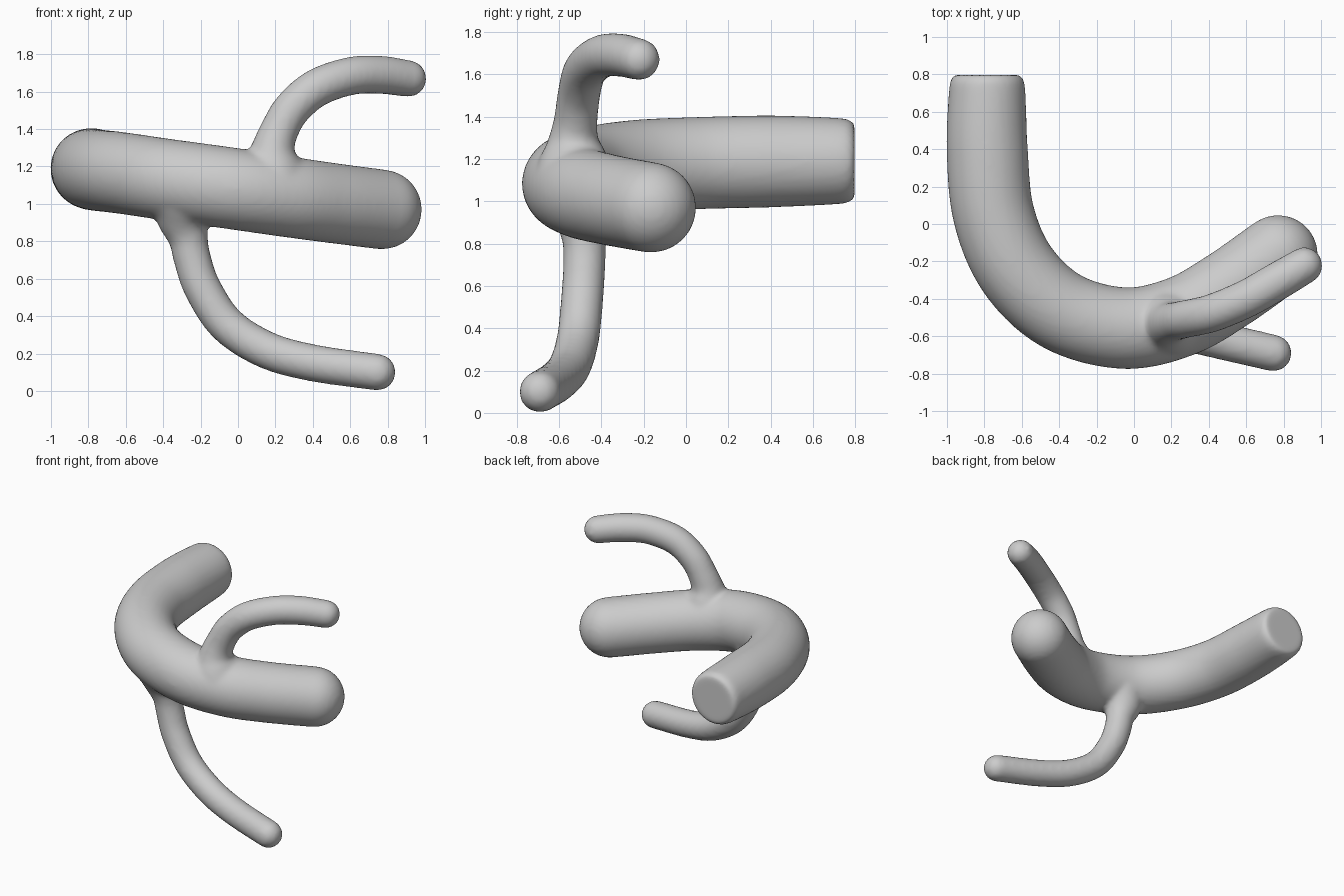
import bpy, bmesh, math
from mathutils import Vector

if "Cube" in bpy.data.objects:
    bpy.data.objects.remove(bpy.data.objects["Cube"])


def spline(pts, steps=8):
    """Catmull-Rom through (x, y, z, radius) points."""
    p = [Vector(q) for q in pts]
    p = [2 * p[0] - p[1]] + p + [2 * p[-1] - p[-2]]
    out = []
    for i in range(1, len(p) - 2):
        a, b, c, d = p[i - 1:i + 3]
        for k in range(steps):
            t = k / steps
            out.append(0.5 * (2 * b + (c - a) * t + (2 * a - 5 * b + 4 * c - d) * t * t
                              + (3 * b - a - 3 * c + d) * t ** 3))
    return out + [p[-2]]


def tube(bm, pts, sides=40):
    """Sweep a circle along the path: flat start, domed far end."""
    path = spline(pts)
    rings = [(q.to_3d(), q.w) for q in path]
    end, r = rings[-1]
    direction = (end - rings[-2][0]).normalized()
    for k in range(1, 9):
        a = math.radians(k * 10.8)
        rings.append((end + direction * r * math.sin(a), r * math.cos(a)))
    normal, last, prev = None, None, None
    for i, (c, rad) in enumerate(rings):
        t = (rings[min(i + 1, len(rings) - 1)][0] - rings[max(i - 1, 0)][0]).normalized()
        if normal is None:
            normal = t.orthogonal().normalized()
        else:
            normal = (last.rotation_difference(t) @ normal).normalized()
        last = t
        side = t.cross(normal)
        ring = [bm.verts.new(c + rad * (normal * math.cos(2 * math.pi * s / sides)
                                        + side * math.sin(2 * math.pi * s / sides)))
                for s in range(sides)]
        if prev:
            for s in range(sides):
                n = (s + 1) % sides
                bm.faces.new((prev[s], prev[n], ring[n], ring[s]))
        else:
            bm.faces.new(ring[::-1])
        prev = ring
    bm.faces.new(prev)


bm = bmesh.new()
# Thick curved trunk with a flat, soft-rimmed back end
tube(bm, [(-0.785, 0.797, 1.19, 0.172), (-0.785, 0.775, 1.19, 0.193),
          (-0.785, 0.70, 1.19, 0.205), (-0.785, 0.4, 1.188, 0.217),
          (-0.75, 0.05, 1.18, 0.218), (-0.62, -0.25, 1.165, 0.218),
          (-0.38, -0.47, 1.13, 0.218), (-0.05, -0.557, 1.085, 0.218),
          (0.25, -0.495, 1.04, 0.216), (0.5, -0.355, 1.005, 0.214),
          (0.77, -0.165, 0.97, 0.213)])
# Upper branch, flared where it leaves the trunk
tube(bm, [(0.19, -0.53, 1.12, 0.19), (0.185, -0.53, 1.22, 0.155),
          (0.19, -0.53, 1.30, 0.117), (0.22, -0.52, 1.39, 0.103),
          (0.29, -0.505, 1.51, 0.101), (0.42, -0.475, 1.62, 0.102),
          (0.6, -0.40, 1.683, 0.102), (0.76, -0.31, 1.69, 0.102),
          (0.91, -0.222, 1.67, 0.098)])
# Lower branch, flared where it leaves the trunk
tube(bm, [(-0.29, -0.49, 0.99, 0.18), (-0.285, -0.48, 0.90, 0.14),
          (-0.265, -0.48, 0.81, 0.105), (-0.245, -0.48, 0.71, 0.1),
          (-0.19, -0.49, 0.55, 0.1), (-0.06, -0.51, 0.355, 0.1),
          (0.15, -0.55, 0.22, 0.1), (0.4, -0.61, 0.15, 0.099),
          (0.745, -0.69, 0.1, 0.098)])
bmesh.ops.recalc_face_normals(bm, faces=bm.faces[:])
mesh = bpy.data.meshes.new("forked_branch")
bm.to_mesh(mesh)
bm.free()
obj = bpy.data.objects.new("forked_branch", mesh)
bpy.context.collection.objects.link(obj)

# Fuse the tubes into one skin and soften the joints
fuse = obj.modifiers.new("fuse", 'REMESH')
fuse.mode = 'VOXEL'
fuse.voxel_size = 0.018
fuse.use_smooth_shade = True
soft = obj.modifiers.new("soften", 'SMOOTH')
soft.factor = 0.5
soft.iterations = 6
